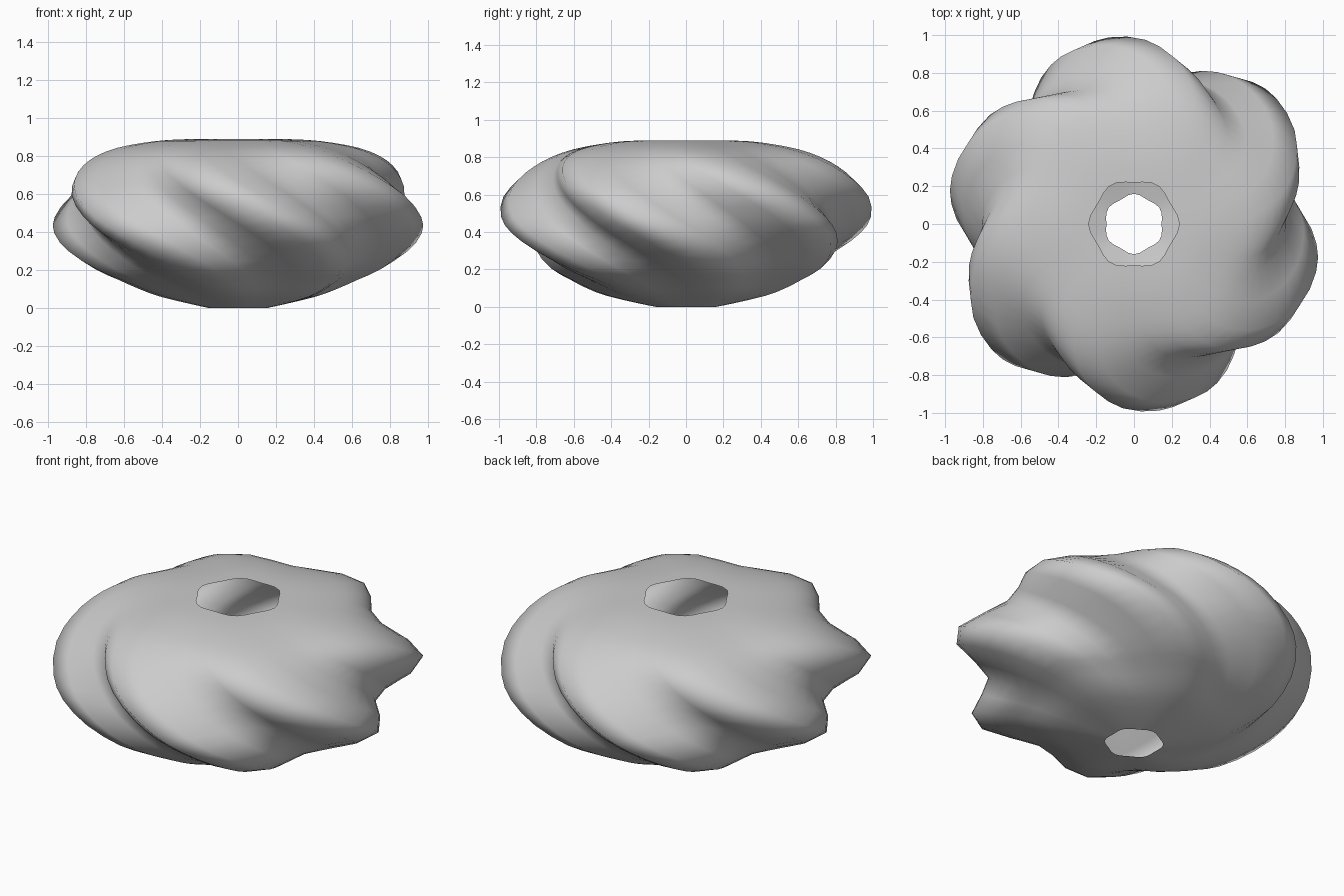
import bpy, bmesh, math
from mathutils import Vector

if "Cube" in bpy.data.objects:
    bpy.data.objects.remove(bpy.data.objects["Cube"])

COLS, LOBES = 32, 6
HEIGHT, TWIST = 0.89, math.radians(90)

# ridge profile (radius, height), from the bottom opening to the top opening
profile = [(0.16, 0), (0.26, 0.02), (0.43, 0.06), (0.54, 0.10), (0.65, 0.15),
           (0.77, 0.205), (0.90, 0.30), (0.98, 0.395), (1.005, 0.48),
           (0.985, 0.59), (0.92, 0.68), (0.84, 0.75), (0.75, 0.803),
           (0.64, 0.843), (0.50, 0.87), (0.37, 0.885), (0.24, HEIGHT)]


def smooth_path(points):
    """Insert one Catmull-Rom midpoint between each pair of points."""
    p = [Vector(q) for q in points]
    out = []
    for i in range(len(p) - 1):
        a, d = p[max(i - 1, 0)], p[min(i + 2, len(p) - 1)]
        out += [p[i], (9 * (p[i] + p[i + 1]) - a - d) / 16]
    return out + [p[-1]]


# lobed rings, turned clockwise as they rise
bm = bmesh.new()
rings = []
for ridge, z in smooth_path(profile):
    t = min(max(z / HEIGHT, 0), 1)
    amp = 0.045 + 0.072 * math.sin(math.pi * t)
    ring = []
    for k in range(COLS):
        phi = math.tau * k / COLS
        r = ridge * (1 + amp * math.cos(LOBES * phi)) / (1 + amp)
        ang = phi + math.pi / 2 - TWIST * t
        ring.append(bm.verts.new((r * math.cos(ang), r * math.sin(ang), z)))
    rings.append(ring)

# open shell between neighbouring rings
for lo, hi in zip(rings, rings[1:]):
    for k in range(COLS):
        n = (k + 1) % COLS
        bm.faces.new((lo[k], lo[n], hi[n], hi[k])).smooth = True

mesh = bpy.data.meshes.new("twisted_lobed_vase")
bm.to_mesh(mesh)
bm.free()
vase = bpy.data.objects.new("twisted_lobed_vase", mesh)
bpy.context.collection.objects.link(vase)
